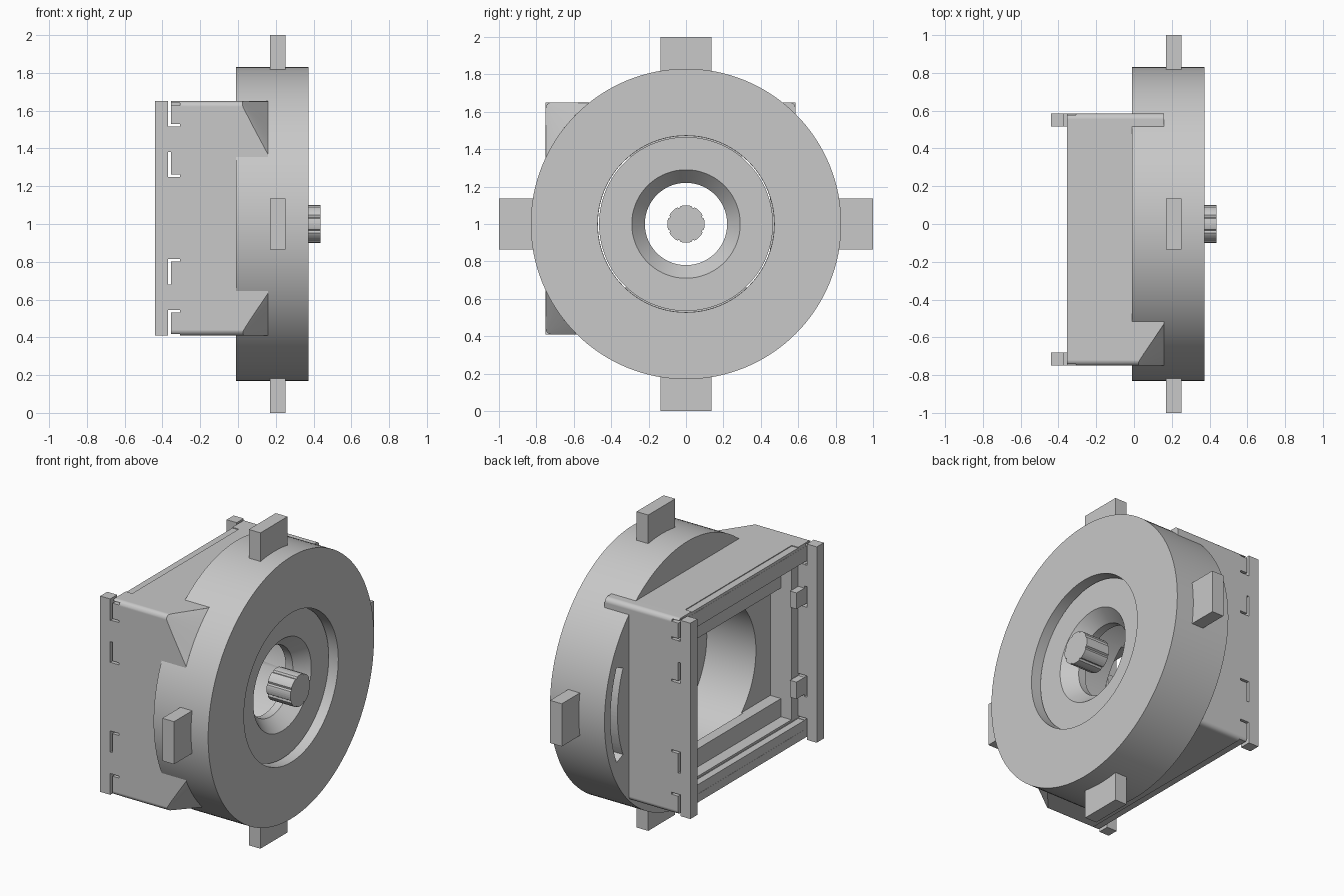
import bpy, bmesh
from math import sin, cos, pi, radians, atan2
from mathutils import Vector

if "Cube" in bpy.data.objects:
    bpy.data.objects.remove(bpy.data.objects["Cube"])

grey = bpy.data.materials.new("plain grey")
grey.use_nodes = True
grey.diffuse_color = (0.58, 0.58, 0.58, 1)
grey.node_tree.nodes["Principled BSDF"].inputs["Base Color"].default_value = (0.58, 0.58, 0.58, 1)

AXIS_Z = 1.0


def finish(name, bm):
    bmesh.ops.recalc_face_normals(bm, faces=bm.faces)
    mesh = bpy.data.meshes.new(name)
    bm.to_mesh(mesh)
    bm.free()
    mesh.materials.append(grey)
    ob = bpy.data.objects.new(name, mesh)
    bpy.context.collection.objects.link(ob)
    return ob


def activate(ob):
    bpy.ops.object.select_all(action='DESELECT')
    ob.select_set(True)
    bpy.context.view_layer.objects.active = ob


def smooth(ob):
    activate(ob)
    bpy.ops.object.shade_smooth_by_angle(angle=radians(20))


def box(name, x, y, z, round_long_edges=0):
    bm = bmesh.new()
    bmesh.ops.create_cube(bm, size=1)
    for v in bm.verts:
        v.co = [lo + (c + 0.5) * (hi - lo) for c, (lo, hi) in zip(v.co, (x, y, z))]
    if round_long_edges:
        edges = [e for e in bm.edges if abs(e.verts[0].co.x - e.verts[1].co.x) > 0.01]
        bmesh.ops.bevel(bm, geom=edges, offset=round_long_edges, segments=6,
                        profile=0.5, affect='EDGES')
    return finish(name, bm)


def prism(name, outline, x0, x1):
    """Extrude a (y, z) outline, measured from the axle, along x."""
    bm = bmesh.new()
    face = bm.faces.new([bm.verts.new((x0, y, AXIS_Z + z)) for y, z in outline])
    new = bmesh.ops.extrude_face_region(bm, geom=[face])["geom"]
    bmesh.ops.translate(bm, vec=(x1 - x0, 0, 0),
                        verts=[g for g in new if isinstance(g, bmesh.types.BMVert)])
    return finish(name, bm)


def cone(name, apex, base):
    """Close a base loop to an apex."""
    bm = bmesh.new()
    tip = bm.verts.new(apex)
    ring = [bm.verts.new(p) for p in base]
    bm.faces.new(ring)
    for a, b in zip(ring, ring[1:] + ring[:1]):
        bm.faces.new((a, b, tip))
    return finish(name, bm)


def arc(r, start=0, end=2 * pi, steps=96, closed=True):
    n = steps if closed else steps - 1
    return [(r * cos(start + (end - start) * i / n), r * sin(start + (end - start) * i / n))
            for i in range(steps)]


def lathe(name, profile, steps=128):
    """Revolve a closed (x, radius) profile about the axle."""
    bm = bmesh.new()
    rings = [[bm.verts.new((x, y, AXIS_Z + z)) for y, z in arc(r, steps=steps)]
             for x, r in profile]
    for a, b in zip(rings, rings[1:] + rings[:1]):
        for i in range(steps):
            j = (i + 1) % steps
            bm.faces.new((a[i], a[j], b[j], b[i]))
    ob = finish(name, bm)
    smooth(ob)
    return ob


def cut(ob, cutter):
    mod = ob.modifiers.new("cut", 'BOOLEAN')
    mod.operation, mod.solver, mod.object = 'DIFFERENCE', 'EXACT', cutter
    activate(ob)
    bpy.ops.object.modifier_apply(modifier=mod.name)
    bpy.data.objects.remove(cutter)


# Wheel with a straight bore and a curved slot in its back
BORE, RIM = 0.472, 0.83
wheel = lathe("wheel", [(-0.01, RIM), (0.372, RIM), (0.372, BORE), (-0.01, BORE)])
half = radians(23)
slot = arc(0.77, -half, half, 24, False) + arc(0.70, half, -half, 24, False)
cut(wheel, prism("slot_cutter", slot, -0.1, 0.15))
smooth(wheel)

# Recessed hub with a conical mouth
lathe("hub", [(0.31, 0.465), (0.31, 0.29), (0.23, 0.22), (0.18, 0.22), (0.18, 0.465)])

# Splined shaft
spline = []
for k in range(8):
    a = k * pi / 4
    spline += arc(0.1, a - 0.29, a + 0.29, 6, False)
    spline.append((0.092 * cos(a + pi / 8), 0.092 * sin(a + pi / 8)))
prism("shaft", spline, 0.27, 0.436)

# Four tabs around the rim
TAB_X, TAB_HALF = (0.17, 0.252), 0.135
for side, names in ((1, ("top_tab", "back_tab")), (-1, ("bottom_tab", "front_tab"))):
    ends = sorted((side * 0.8, side * 1.0))
    box(names[0], TAB_X, (-TAB_HALF, TAB_HALF), [AXIS_Z + e for e in ends])
    box(names[1], TAB_X, ends, (AXIS_Z - TAB_HALF, AXIS_Z + TAB_HALF))

# Housing with a stepped hollow from behind, bored through to the wheel
Y0, Y1, Z0, Z1 = -0.75, 0.585, 0.41, 1.65
INNER_Y = (-0.615, 0.45)
FRONT_X = 0.16
housing = box("housing", (-0.37, FRONT_X), (Y0, Y1), (Z0, Z1), 0.03)
cut(housing, box("rear_cutter", (-0.5, -0.31), (Y0 + 0.07, Y1 - 0.07), (Z0 + 0.06, Z1 - 0.06)))
cut(housing, box("middle_cutter", (-0.4, -0.235), INNER_Y, (0.545, 1.515)))
cut(housing, box("inner_cutter", (-0.3, -0.16), INNER_Y, (0.66, 1.36)))
cut(housing, prism("bore_cutter", arc(BORE - 0.001, steps=128), -0.17, 0.3))

# Sloped corners that run from the housing edge onto the wheel rim
for s, z in ((1, Z1), (-1, Z0)):
    apex = Vector((0.01, Y0 - 0.001, z + s * 0.001))
    a0 = atan2(s * 0.648, -0.52)
    a1 = atan2(s * 0.36, -0.75)
    base = [Vector((FRONT_X, y, AXIS_Z + h)) for y, h in arc(RIM, a0, a1, 12, False)]
    base.append(Vector((FRONT_X, Y0 - 0.1, z + s * 0.1)))
    cut(housing, cone("corner_cutter", apex, [apex + (p - apex) * 1.03 for p in base]))

# Thin slits around the clip tongues in both side walls
NOTCHES = ((0.405, 0.545, (0.417, 0.545)), (0.68, 0.815, (0.815,)),
           (1.25, 1.38, (1.262,)), (1.515, 1.66, (1.53, 1.64)))
ACROSS = (Y0 - 0.1, Y1 + 0.1)
for lo, hi, slits in NOTCHES:
    cut(housing, box("slit_cutter", (-0.4, -0.355), ACROSS, (lo, hi)))
    for top in slits:
        cut(housing, box("slit_cutter", (-0.4, -0.308), ACROSS, (top - 0.013, top)))

# Shallow steps along the rear of the top and bottom
for z in ((Z1 - 0.005, Z1 + 0.1), (Z0 - 0.1, Z0 + 0.005)):
    cut(housing, box("step_cutter", (-0.5, -0.31), INNER_Y, z))
smooth(housing)
weighted = housing.modifiers.new("even shading", 'WEIGHTED_NORMAL')
weighted.keep_sharp = True

# Rear flanges and the clip blocks behind the tongues
for word, outer, inward in (("front", Y0, 1), ("back", Y1, -1)):
    def span(a, b):
        return sorted((outer + inward * a, outer + inward * b))
    box(word + "_flange", (-0.44, -0.37), span(0, 0.07), (Z0, Z1))
    for name, (lo, hi, _) in (("lower", NOTCHES[1]), ("upper", NOTCHES[2])):
        box(f"{word}_{name}_clip", (-0.354, -0.309), span(0.06, 0.15), (lo + 0.014, hi - 0.014))

# Rear rails
for name, (lo, hi, _) in (("bottom_rail", NOTCHES[0]), ("top_rail", NOTCHES[3])):
    box(name, (-0.354, -0.309), (Y0 + 0.06, Y1 - 0.06), (lo + 0.016, hi - 0.016))
